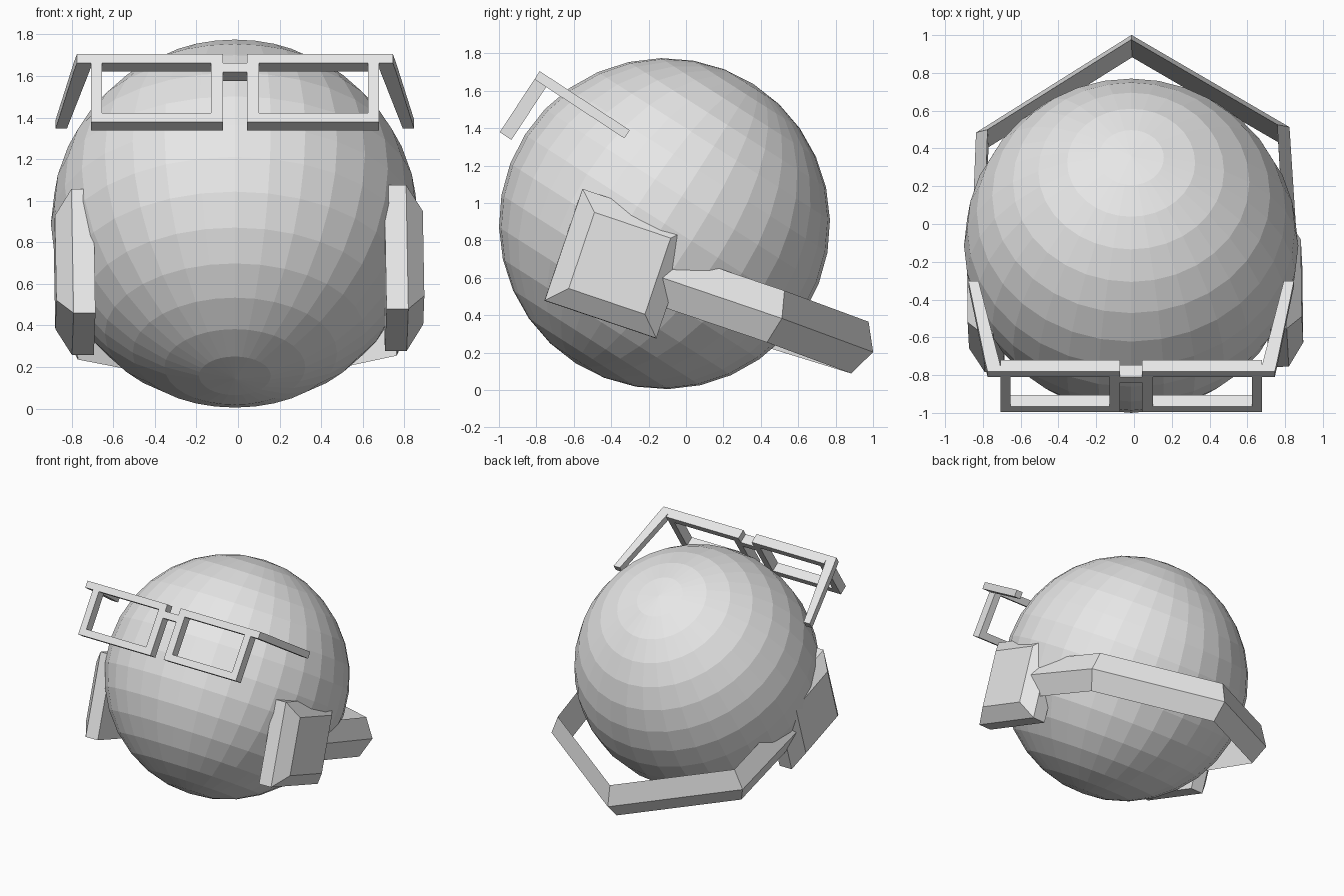
import bpy, bmesh, math
from mathutils import Matrix, Vector

if "Cube" in bpy.data.objects:
    bpy.data.objects.remove(bpy.data.objects["Cube"])

grey = bpy.data.materials.new("plain grey")
grey.diffuse_color = (0.8, 0.8, 0.8, 1)
grey.use_nodes = True
grey.node_tree.nodes["Principled BSDF"].inputs["Base Color"].default_value = grey.diffuse_color


def finish(bm, name, matrix):
    bmesh.ops.recalc_face_normals(bm, faces=bm.faces)
    mesh = bpy.data.meshes.new(name)
    bm.to_mesh(mesh)
    bm.free()
    mesh.transform(matrix)
    mesh.materials.append(grey)
    obj = bpy.data.objects.new(name, mesh)
    bpy.context.collection.objects.link(obj)


def loft(name, sections, matrix, closed=False):
    """Skin a run of matching cross-sections, capped or joined end to end."""
    bm = bmesh.new()
    rings = [[bm.verts.new(p) for p in s] for s in sections]
    pairs = list(zip(rings, rings[1:]))
    if closed:
        pairs.append((rings[-1], rings[0]))
    else:
        bm.faces.new(rings[0])
        bm.faces.new(rings[-1])
    n = len(rings[0])
    for a, b in pairs:
        for i in range(n):
            j = (i + 1) % n
            bm.faces.new((a[i], a[j], b[j], b[i]))
    finish(bm, name, matrix)


def frame_at(origin, tilt, yaw=0, roll=0):
    """Local x is right, y is back, z is up, pitched down at the back."""
    rot = (Matrix.Rotation(math.radians(yaw), 4, 'Z')
           @ Matrix.Rotation(math.radians(roll), 4, 'Y')
           @ Matrix.Rotation(math.radians(-tilt), 4, 'X'))
    return Matrix.Translation(origin) @ rot


# Head: faceted ball leaning back
bm = bmesh.new()
bmesh.ops.create_uvsphere(bm, u_segments=32, v_segments=16, radius=0.885)
finish(bm, "head", frame_at((-0.015, -0.115, 0.89), 32.5))

# Headphones
phones = frame_at((0.005, -0.37, 0.667), 18.7, yaw=1, roll=-0.7)


def square(x, h):
    return [(x, -h, -h), (x, h, -h), (x, h, h), (x, -h, h)]


for side, s in (("left", -1), ("right", 1)):
    # Ear cup: square block with a tapered outer face
    loft(side + "_ear_cup",
         [square(s * 0.70, 0.315), square(s * 0.805, 0.315), square(s * 0.885, 0.215)],
         phones)

# Band: triangular bar, (ridge x, ridge y, inner x, inner y) along its run
half = [(0.87, 0.10, 0.80, 0.10), (0.83, 0.917, 0.767, 0.883)]
path = half + [(0, 1.447, 0, 1.372)]
path += [(-a, b, -c, d) for a, b, c, d in reversed(half)]
loft("headphone_band",
     [[(rx, ry, 0), (ix, iy, 0.146), (ix, iy, -0.146)] for rx, ry, ix, iy in path],
     phones)

# Glasses: origin at the top front edge of the frame
specs = frame_at((-0.015, -0.782, 1.705), 33.25)
DEPTH, BAR, HEIGHT = 0.075, 0.052, 0.39


def bar_end(x0, x1, y, z0, z1):
    return [(x0, y, z0), (x1, y, z0), (x1, y, z1), (x0, y, z1)]


for side, s in (("left", -1), ("right", 1)):
    # Rectangular rim around an open lens
    corners = [((0.058, 0), (0.115, -BAR)), ((0.693, 0), (0.64, -BAR)),
               ((0.693, -HEIGHT), (0.64, BAR - HEIGHT)),
               ((0.058, -HEIGHT), (0.115, BAR - HEIGHT))]
    loft(side + "_lens_rim",
         [[(s * a, 0, b), (s * c, 0, d), (s * c, DEPTH, d), (s * a, DEPTH, b)]
          for (a, b), (c, d) in corners], specs, closed=True)
    # Temple arm spreading outward to the back
    loft(side + "_temple_arm",
         [bar_end(s * 0.685, s * 0.76, 0, -BAR, 0),
          bar_end(s * 0.70, s * 0.775, DEPTH, -BAR, 0),
          bar_end(s * 0.808, s * 0.862, 0.575, -BAR, 0)], specs)

# Nose bridge, one bar lower than the rim tops
loft("nose_bridge",
     [[(x, 0, -BAR), (x, DEPTH, -BAR), (x, DEPTH, -2 * BAR), (x, 0, -2 * BAR)]
      for x in (-0.06, 0.06)], specs)
